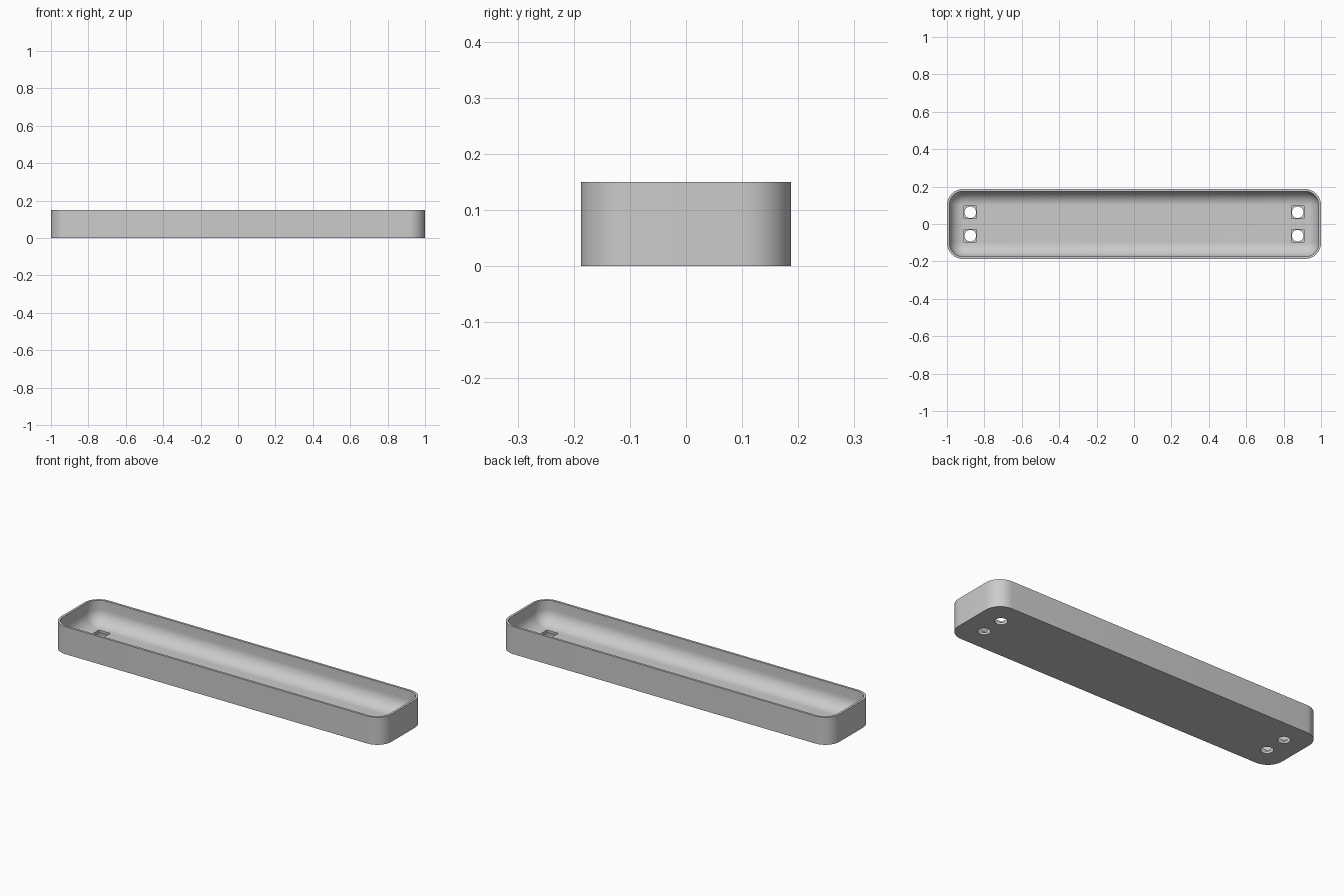
import bpy, bmesh, math
from mathutils import Matrix

cube = bpy.data.objects.get("Cube")
if cube:
    bpy.data.objects.remove(cube, do_unlink=True)

HALF_X, HALF_Y, HEIGHT = 1.0, 0.1875, 0.15
WALL, FLOOR, CORNER = 0.0125, 0.025, 0.0875
FILLET = CORNER - WALL
STEPS = 12

grey = bpy.data.materials.new("light_grey")
grey.use_nodes = True
grey.diffuse_color = (0.6, 0.6, 0.6, 1)
grey.node_tree.nodes["Principled BSDF"].inputs["Base Color"].default_value = (0.6, 0.6, 0.6, 1)


def ring(bm, inset, z):
    """Rounded rectangle of vertices, inset from the outer outline."""
    r = max(CORNER - inset, 0)
    verts = []
    for q, (sx, sy) in enumerate([(1, 1), (-1, 1), (-1, -1), (1, -1)]):
        cx, cy = sx * (HALF_X - CORNER), sy * (HALF_Y - CORNER)
        for i in range(STEPS + 1):
            a = (q + i / STEPS) * math.pi / 2
            verts.append(bm.verts.new((cx + r * math.cos(a), cy + r * math.sin(a), z)))
    return verts


def make_object(name, bm):
    mesh = bpy.data.meshes.new(name)
    bmesh.ops.recalc_face_normals(bm, faces=bm.faces)
    bm.to_mesh(mesh)
    bm.free()
    mesh.materials.append(grey)
    obj = bpy.data.objects.new(name, mesh)
    bpy.context.collection.objects.link(obj)
    return obj


# Tray shell: outer wall, rim, inner wall and rounded transition to the floor
profile = [(0, 0), (0, HEIGHT), (WALL, HEIGHT)]
for i in range(STEPS + 1):
    a = i / STEPS * math.pi / 2
    profile.append((WALL + FILLET * (1 - math.cos(a)), FLOOR + FILLET * (1 - math.sin(a))))
bm = bmesh.new()
rings = [ring(bm, inset, z) for inset, z in profile]
for low, high in zip(rings, rings[1:]):
    for i in range(len(low)):
        j = (i + 1) % len(low)
        bm.faces.new((low[i], low[j], high[j], high[i]))
bm.faces.new(rings[0])
bm.faces.new(rings[-1])
bmesh.ops.remove_doubles(bm, verts=bm.verts, dist=1e-5)
tray = make_object("tray", bm)

# Cutters: round screw holes and shallow square pockets above them
holes, pockets = bmesh.new(), bmesh.new()
for sx in (-1, 1):
    for sy in (-1, 1):
        spot = Matrix.Translation((sx * 0.875, sy * 0.0625, 0))
        bmesh.ops.create_cone(holes, cap_ends=True, segments=32, radius1=0.031,
                              radius2=0.031, depth=0.2, matrix=spot)
        bmesh.ops.create_cube(pockets, size=1, matrix=spot @ Matrix.Translation((0, 0, 0.0375))
                              @ Matrix.Diagonal((0.068, 0.068, 0.05, 1)))
cutters = [make_object("hole_cutter", holes), make_object("pocket_cutter", pockets)]
for cutter in cutters:
    cutter.hide_render = True
    mod = tray.modifiers.new(cutter.name, "BOOLEAN")
    mod.operation = "DIFFERENCE"
    mod.solver = "EXACT"
    mod.object = cutter

# Bake the cuts and discard the cutters
bpy.context.view_layer.update()
graph = bpy.context.evaluated_depsgraph_get()
cut_mesh = bpy.data.meshes.new_from_object(tray.evaluated_get(graph))
tray.modifiers.clear()
tray.data = cut_mesh
for cutter in cutters:
    bpy.data.objects.remove(cutter, do_unlink=True)

bpy.ops.object.select_all(action="DESELECT")
tray.select_set(True)
bpy.context.view_layer.objects.active = tray
bpy.ops.object.shade_smooth_by_angle(angle=math.radians(30))
